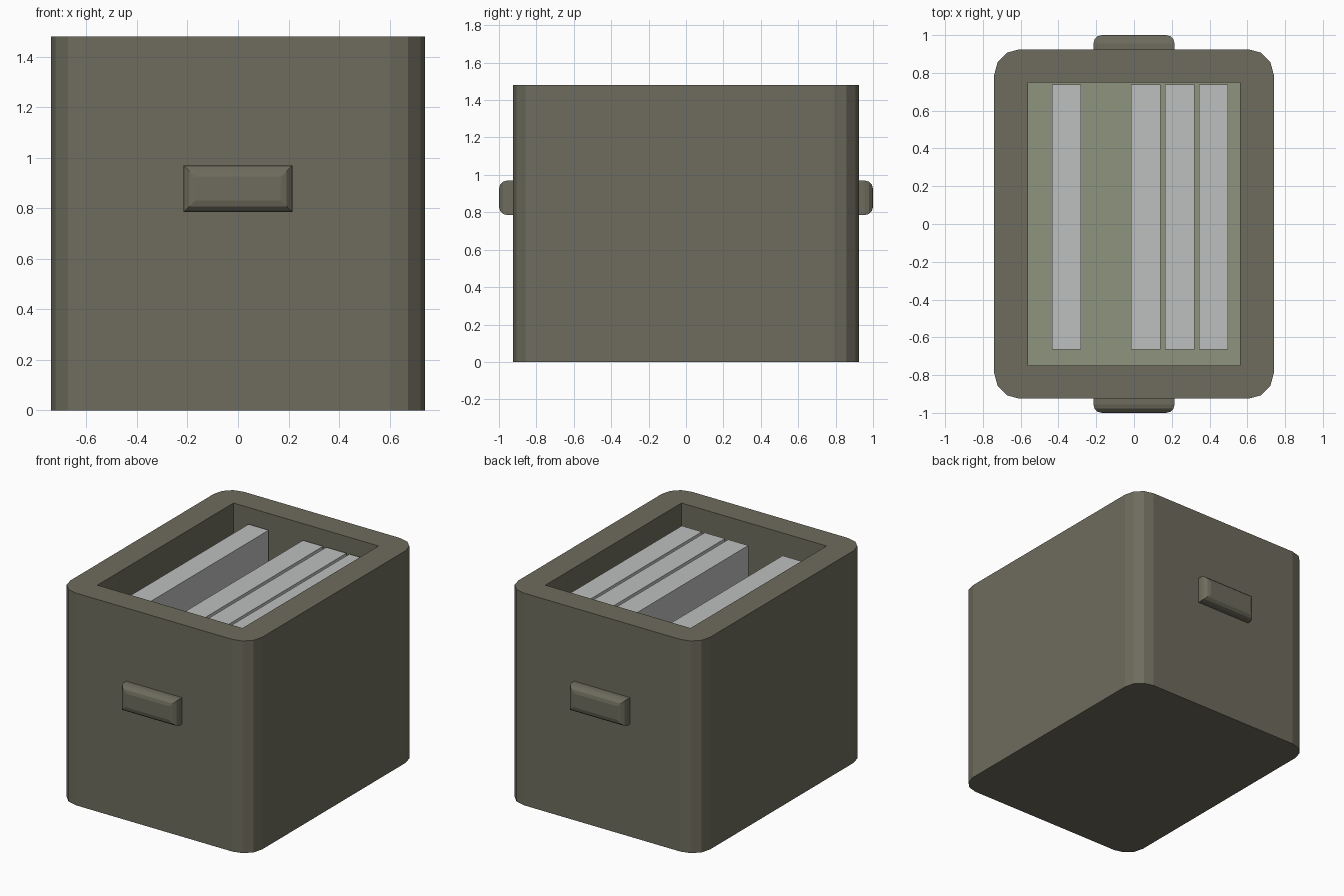
import bpy, bmesh
from mathutils import Vector

if "Cube" in bpy.data.objects:
    bpy.data.objects.remove(bpy.data.objects["Cube"])


def material(name, srgb):
    mat = bpy.data.materials.new(name)
    lin = [((c / 255 + 0.055) / 1.055) ** 2.4 for c in srgb]
    mat.diffuse_color = (*lin, 1.0)
    mat.use_nodes = True
    mat.node_tree.nodes["Principled BSDF"].inputs["Base Color"].default_value = mat.diffuse_color
    return mat


OLIVE = material("olive_grey", (110, 108, 93))
GREEN = material("pale_green", (142, 147, 126))
GREY = material("light_grey", (190, 192, 191))


def box(name, lo, hi, mat, radius=0.0, pick=None):
    """Axis-aligned box; edges chosen by pick(edge) are rounded in 3 steps."""
    lo, hi = Vector(lo), Vector(hi)
    bm = bmesh.new()
    bmesh.ops.create_cube(bm, size=1.0)
    for v in bm.verts:
        v.co = Vector([(lo[i] + hi[i]) / 2 + v.co[i] * (hi[i] - lo[i]) for i in range(3)])
    if pick:
        edges = [e for e in bm.edges if pick(e)]
        bmesh.ops.bevel(bm, geom=edges, offset=radius, segments=3,
                        profile=0.5, affect='EDGES', clamp_overlap=True)
    bmesh.ops.recalc_face_normals(bm, faces=bm.faces)
    mesh = bpy.data.meshes.new(name)
    bm.to_mesh(mesh)
    bm.free()
    mesh.materials.append(mat)
    obj = bpy.data.objects.new(name, mesh)
    bpy.context.collection.objects.link(obj)
    return obj


def is_vertical(e):
    a, b = e.verts
    return abs(a.co.z - b.co.z) > 0.1


FLOOR, TOP = 0.16, 1.48

# Bin with rounded upright corners, hollowed from above
body = box("bin_body", (-0.74, -0.925, 0), (0.74, 0.925, TOP), OLIVE, 0.135, is_vertical)
cutter = box("cavity_cutter", (-0.56, -0.75, FLOOR), (0.56, 0.75, TOP + 0.3), OLIVE)
cutter.hide_render = True
cutter.hide_viewport = True
cut = body.modifiers.new("cavity", 'BOOLEAN')
cut.operation = 'DIFFERENCE'
cut.solver = 'EXACT'
cut.object = cutter

# Coloured floor plate inside
box("inner_floor", (-0.56, -0.75, FLOOR), (0.56, 0.75, FLOOR + 0.008), GREEN)

# Upright slabs standing in the bin
for i, x in enumerate((-0.435, -0.015, 0.165, 0.343)):
    box(f"slab_{i + 1}", (x, -0.665, FLOOR + 0.008), (x + 0.155, 0.738, 1.37), GREY)

# Handles on front and back, rounded around the outer face only
for name, s in (("front_handle", -1), ("back_handle", 1)):
    ys = sorted((s * 0.92, s * 1.0))
    box(name, (-0.215, ys[0], 0.785), (0.215, ys[1], 0.97), OLIVE, 0.045,
        lambda e: all(abs(v.co.y) > 0.99 for v in e.verts))
